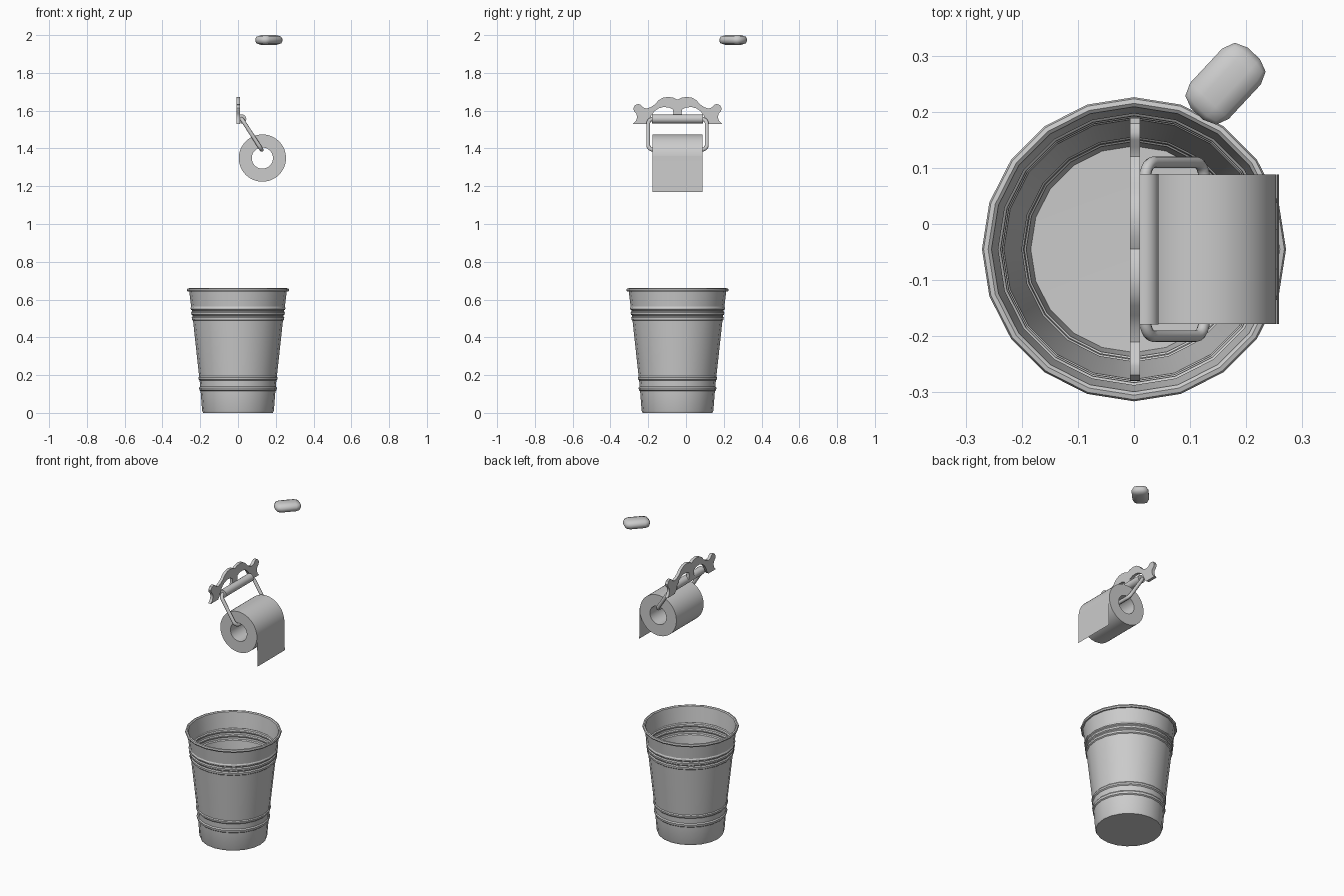
import bpy, bmesh, math
from mathutils import Vector, Matrix

if "Cube" in bpy.data.objects:
    bpy.data.objects.remove(bpy.data.objects["Cube"])

YC = -0.045  # shared centre line of bin and holder


def finish(name, bm, angle=35):
    bmesh.ops.recalc_face_normals(bm, faces=bm.faces[:])
    me = bpy.data.meshes.new(name)
    bm.to_mesh(me)
    bm.free()
    ob = bpy.data.objects.new(name, me)
    bpy.context.collection.objects.link(ob)
    bpy.ops.object.select_all(action='DESELECT')
    ob.select_set(True)
    bpy.context.view_layer.objects.active = ob
    bpy.ops.object.shade_smooth_by_angle(angle=math.radians(angle))
    return ob


def lathe(name, profile, steps, matrix, closed=False, angle=35):
    """Spin (radius, height) points around local z; radius 0 makes a centre."""
    bm = bmesh.new()
    vs = [bm.verts.new((r, 0, h)) for r, h in profile]
    pairs = list(zip(vs, vs[1:])) + ([(vs[-1], vs[0])] if closed else [])
    edges = [bm.edges.new(p) for p in pairs]
    bmesh.ops.spin(bm, geom=vs + edges, cent=(0, 0, 0), axis=(0, 0, 1),
                   angle=math.tau, steps=steps, use_merge=True)
    bmesh.ops.remove_doubles(bm, verts=bm.verts[:], dist=1e-5)
    bmesh.ops.transform(bm, matrix=matrix, verts=bm.verts[:])
    return finish(name, bm, angle)


# Waste bin: tapered ribbed wall with rolled rim
wall = [(.185, 0), (.19, .012), (.198, .115), (.204, .12), (.206, .133),
        (.201, .14), (.203, .172), (.209, .178), (.210, .188), (.206, .194),
        (.238, .488), (.244, .493), (.245, .505), (.240, .511), (.241, .516),
        (.247, .521), (.248, .532), (.243, .538), (.244, .543), (.250, .548),
        (.251, .556), (.248, .562), (.258, .642)]
rim = [(.267, .642), (.271, .650), (.268, .658), (.260, .660), (.254, .655)]
inner = [(r - .006, max(z, .008)) for r, z in reversed(wall[1:-1])]
lathe("waste_bin", [(0, 0)] + wall + rim + inner + [(0, .008)], 20,
      Matrix.Translation((0, YC, 0)), angle=30)

# Paper roll: thick tube lying along y
along_y = Matrix.Rotation(-math.pi / 2, 4, 'X')
lathe("paper_roll", [(.056, -.133), (.125, -.133), (.125, .133), (.056, .133)], 48,
      Matrix.Translation((.129, YC, 1.349)) @ along_y, closed=True)

# Loose hanging sheet
bm = bmesh.new()
rows = [[bm.verts.new((x, YC + s * .133, z)) for s in (-1, 1)]
        for x, z in [(.2545, 1.36), (.2555, 1.30), (.257, 1.23), (.258, 1.17)]]
for a, b in zip(rows, rows[1:]):
    bm.faces.new((a[0], a[1], b[1], b[0]))
finish("hanging_sheet", bm)

# Holder bar against the wall plate
lathe("holder_bar", [(0, -.134), (.024, -.134), (.024, .134), (0, .134)], 24,
      Matrix.Translation((.02, YC, 1.556)) @ along_y)

# Wire frame: rounded rectangular loop from the bar through the roll
A, B = Vector((.02, 0, 1.556)), Vector((.125, 0, 1.393))
down = (B - A).normalized()
side = Vector((0, 1, 0))
mid, hw, hl, cr = (A + B) / 2, .155, (B - A).length / 2, .028
pts = []
for k, (sy, sd) in enumerate([(1, 1), (-1, 1), (-1, -1), (1, -1)]):
    for i in range(6):
        t = math.pi / 2 * (k + i / 5)
        pts.append(mid + Vector((0, YC, 0))
                   + side * (sy * (hw - cr) + cr * math.cos(t))
                   + down * (sd * (hl - cr) + cr * math.sin(t)))
cu = bpy.data.curves.new("wire_frame", 'CURVE')
cu.dimensions = '3D'
cu.bevel_depth = .0105
cu.bevel_resolution = 3
sp = cu.splines.new('POLY')
sp.points.add(len(pts) - 1)
for p, co in zip(sp.points, pts):
    p.co = (*co, 1)
sp.use_cyclic_u = True
sp.use_smooth = True
wire = bpy.data.objects.new("wire_frame", cu)
bpy.context.collection.objects.link(wire)
bpy.ops.object.select_all(action='DESELECT')
wire.select_set(True)
bpy.context.view_layer.objects.active = wire
bpy.ops.object.convert(target='MESH')

# Ornate wall plate: half outline (y, z), mirrored and extruded
half = [(0, 1.658), (.02, 1.668), (.05, 1.673), (.078, 1.668), (.1, 1.655),
        (.118, 1.635), (.14, 1.619), (.165, 1.611), (.183, 1.617), (.195, 1.631),
        (.208, 1.635), (.224, 1.63), (.234, 1.613), (.23, 1.597), (.217, 1.583),
        (.214, 1.565), (.22, 1.547), (.235, 1.53), (.165, 1.53), (.15, 1.545),
        (.14, 1.572), (.122, 1.597), (.1, 1.612), (.075, 1.619), (.045, 1.617),
        (.025, 1.607), (.022, 1.588), (.028, 1.565), (0, 1.56)]
outline = half + [(-y, z) for y, z in reversed(half[1:-1])]
bm = bmesh.new()
face = bm.faces.new([bm.verts.new((-.007, YC + y, z)) for y, z in outline])
ext = bmesh.ops.extrude_face_region(bm, geom=[face], use_keep_orig=True)
bmesh.ops.translate(bm, vec=(.018, 0, 0),
                    verts=[v for v in ext['geom'] if isinstance(v, bmesh.types.BMVert)])
finish("wall_plate", bm)

# Soap bar: bevelled block floating above
bm = bmesh.new()
bmesh.ops.create_cube(bm, size=2)
bmesh.ops.scale(bm, vec=(.074, .047, .042), verts=bm.verts[:])
bmesh.ops.bevel(bm, geom=bm.edges[:], offset=.032, segments=2, profile=.5,
                affect='EDGES', clamp_overlap=True)
bmesh.ops.scale(bm, vec=(1, 1, .026 / .042), verts=bm.verts[:])
bmesh.ops.transform(bm, verts=bm.verts[:],
                    matrix=Matrix.Translation((.163, .25, 1.974)) @ Matrix.Rotation(math.radians(47), 4, 'Z'))
finish("soap_bar", bm, 60)
